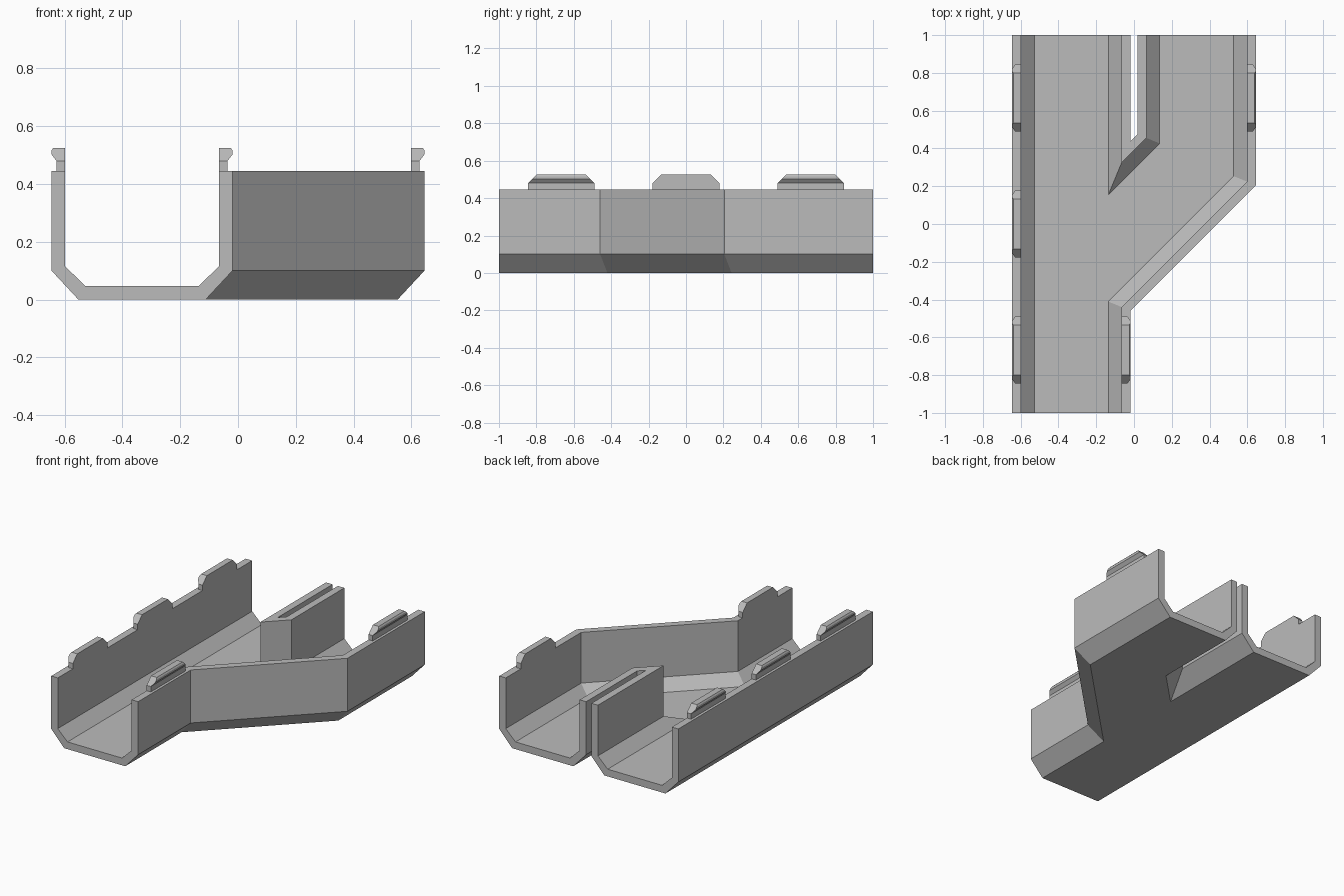
import bpy, bmesh
from mathutils import Vector

if "Cube" in bpy.data.objects:
    bpy.data.objects.remove(bpy.data.objects["Cube"])

grey = bpy.data.materials.new("plain grey")
grey.diffuse_color = (0.5, 0.5, 0.5, 1)
grey.use_nodes = True
grey.node_tree.nodes["Principled BSDF"].inputs["Base Color"].default_value = grey.diffuse_color

W, C = 0.645, 0.019          # outer half width, half gap between the branches
RIM = 0.445                  # wall top height


def finish(name, bm):
    bmesh.ops.recalc_face_normals(bm, faces=bm.faces)
    mesh = bpy.data.meshes.new(name)
    bm.to_mesh(mesh)
    bm.free()
    mesh.materials.append(grey)
    obj = bpy.data.objects.new(name, mesh)
    bpy.context.collection.objects.link(obj)


def offset_path(path, d):
    """Mitred offset of an open path towards its right side."""
    pts = [Vector(p) for p in path]
    dirs = [(b - a).normalized() for a, b in zip(pts, pts[1:])]
    normals = [Vector((t.y, -t.x)) for t in dirs]
    out = []
    for i, p in enumerate(pts):
        n0, n1 = normals[max(i - 1, 0)], normals[min(i, len(normals) - 1)]
        out.append(p + (n0 + n1) * d / (1 + n0.dot(n1)))
    return out


# Channel: wall section (inward offset, height) swept along three wall paths
section = [(0.093, 0), (0, 0.1), (0, RIM), (0.047, RIM), (0.047, 0.115), (0.117, 0.047)]
left_wall = [(-W, -1), (-W, 1)]
fork_wall = [(-C, 1), (-C, 0.437), (C, 0.437 + 2 * C), (C, 1)]
right_wall = [(W, 1), (W, 0.205), (-C, 0.205 - W - C), (-C, -1)]

bm = bmesh.new()
walls = []
for path in (left_wall, fork_wall, right_wall):
    rows = [offset_path(path, d) for d, z in section]
    rings = [[bm.verts.new((row[i].x, row[i].y, z)) for row, (d, z) in zip(rows, section)]
             for i in range(len(path))]
    for a, b in zip(rings, rings[1:]):
        for k in range(5):
            bm.faces.new((a[k], a[k + 1], b[k + 1], b[k]))
    walls.append(rings)
left, fork, right = walls
loop = left + fork + right
bm.faces.new([r[0] for r in loop])            # underside
bm.faces.new([r[5] for r in loop])            # floor
for a, b in ((left[-1], fork[0]), (fork[-1], right[0]), (right[-1], left[0])):
    bm.faces.new(a + b[::-1])                 # open channel ends
finish("forked_channel", bm)


# Clips: hooked tabs on the wall tops, flush with the inner wall face
def clip(name, outer_x, inward, y):
    stem = [(0.047, RIM), (0.017, RIM), (0.017, 0.48)]
    head = [(0, 0.502), (0, 0.516), (0.006, 0.525), (0.047, 0.525), (0.047, 0.48)]
    outline = stem + head
    bm = bmesh.new()
    ends = []
    for s in (-1, 1):
        ring = [bm.verts.new((outer_x + inward * d, y + s * (0.178 - max(z - 0.48, 0)), z))
                for d, z in outline]
        bm.faces.new((ring[0], ring[1], ring[2], ring[7]))   # upright end
        bm.faces.new(ring[2:])                               # sloped end
        ends.append(ring)
    a, b = ends
    for k in range(8):
        j = (k + 1) % 8
        bm.faces.new((a[k], a[j], b[j], b[k]))
    finish(name, bm)


for i, y in enumerate((-0.667, 0, 0.667)):
    clip(f"left_clip_{i + 1}", -W, 1, y)
clip("front_right_clip", -C, -1, -0.667)
clip("back_right_clip", W, -1, 0.667)
